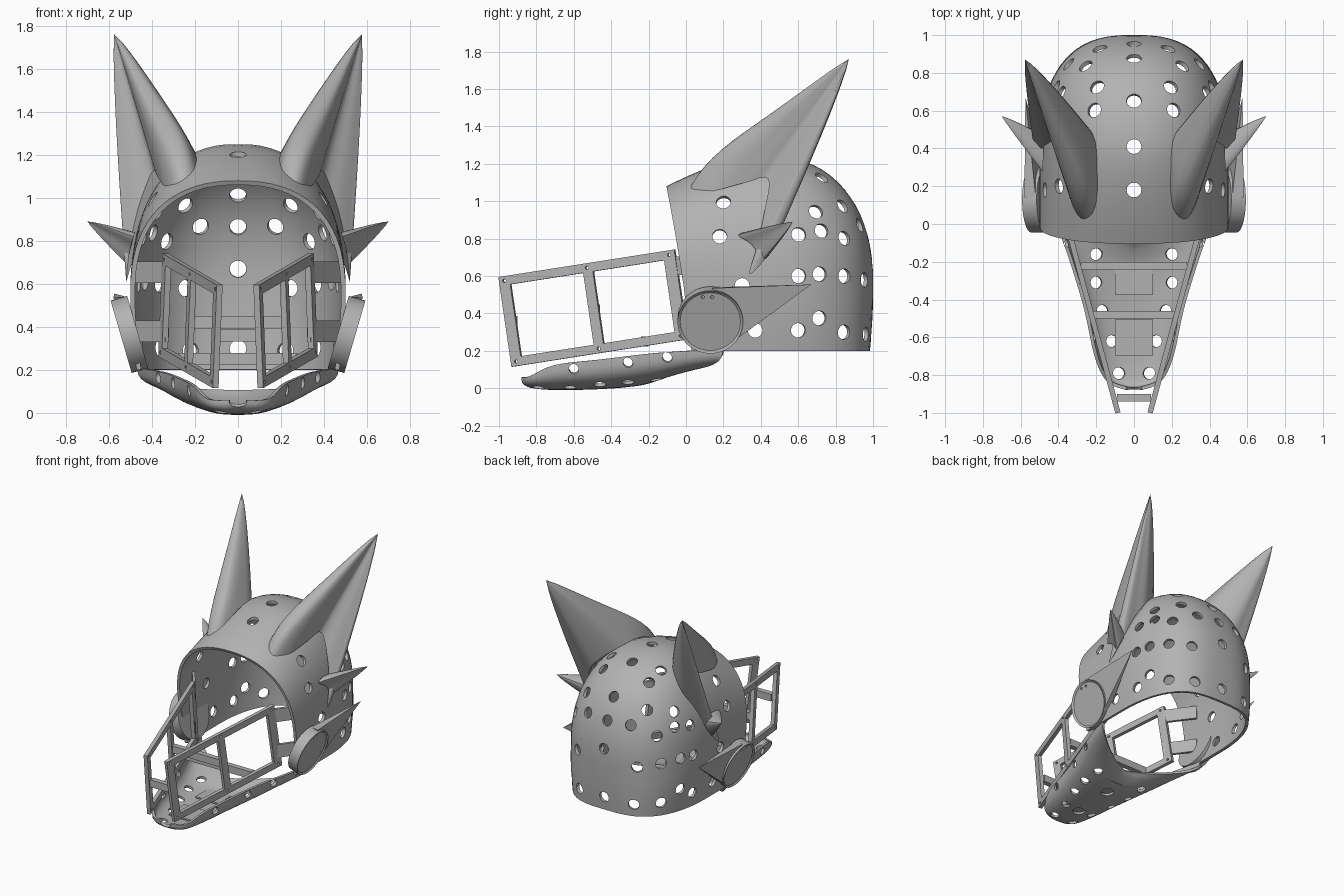
import bpy, bmesh
from math import sin, cos, pi, copysign
from mathutils import Vector, Matrix

if "Cube" in bpy.data.objects:
    bpy.data.objects.remove(bpy.data.objects["Cube"])

grey = bpy.data.materials.new("plain_grey")
grey.use_nodes = True
grey.diffuse_color = (0.45, 0.45, 0.45, 1)
grey.node_tree.nodes["Principled BSDF"].inputs["Base Color"].default_value = grey.diffuse_color
parts = []
SIDES = (("left", 1), ("right", -1))


def finish(name, bm):
    """Turn a bmesh into a named grey object."""
    bmesh.ops.remove_doubles(bm, verts=bm.verts, dist=0.0005)
    bmesh.ops.recalc_face_normals(bm, faces=bm.faces)
    mesh = bpy.data.meshes.new(name)
    bm.to_mesh(mesh)
    bm.free()
    mesh.materials.append(grey)
    obj = bpy.data.objects.new(name, mesh)
    bpy.context.scene.collection.objects.link(obj)
    parts.append(obj)
    return obj


def apply(obj, kind, **settings):
    mod = obj.modifiers.new(kind.lower(), kind)
    for key, value in settings.items():
        setattr(mod, key, value)
    bpy.context.view_layer.objects.active = obj
    bpy.ops.object.modifier_apply(modifier=mod.name)


def thicken(obj, thickness):
    apply(obj, 'SOLIDIFY', thickness=thickness, offset=0)
    bm = bmesh.new()
    bm.from_mesh(obj.data)
    bmesh.ops.recalc_face_normals(bm, faces=bm.faces)
    bm.to_mesh(obj.data)
    bm.free()


def cylinder(bm, centre, axis, radius, depth, segments=20):
    turn = Vector(axis).to_track_quat('Z', 'Y').to_matrix().to_4x4()
    bmesh.ops.create_cone(bm, cap_ends=True, segments=segments, radius1=radius, radius2=radius,
                          depth=depth, matrix=Matrix.Translation(centre) @ turn)


def cut(obj, holes):
    """Drill round holes given as (point, axis, radius)."""
    bm = bmesh.new()
    for point, axis, radius in holes:
        cylinder(bm, point, axis, radius, 0.12)
    cutter = finish("hole_cutter", bm)
    cutter.hide_render = True
    apply(obj, 'BOOLEAN', object=cutter, operation='DIFFERENCE', solver='EXACT', use_self=True)
    parts.remove(cutter)
    bpy.data.objects.remove(cutter)


def skin(bm, rows, closed=False):
    """Join rows of points with quads."""
    rows = [[bm.verts.new(p) for p in row] for row in rows]
    for a, b in zip(rows, rows[1:]):
        n = len(a)
        for i in range(n if closed else n - 1):
            j = (i + 1) % n
            bm.faces.new((a[i], a[j], b[j], b[i]))
    return rows


def smooth(points, steps, closed=False):
    """Catmull-Rom curve through the points."""
    pts = [Vector(p) for p in points]
    n, out = len(pts), []
    get = (lambda i: pts[i % n]) if closed else (lambda i: pts[max(0, min(n - 1, i))])
    for i in range(n if closed else n - 1):
        a, b, c, d = (get(i + k) for k in (-1, 0, 1, 2))
        for s in range(steps):
            t = s / steps
            out.append(b + (c - a) * (t / 2) + (a * 2 - b * 5 + c * 4 - d) * (t * t / 2)
                       + (b * 3 - a - c * 3 + d) * (t ** 3 / 2))
    return out if closed else out + [pts[-1]]


def bar(name, a, b, height, thick):
    a, b = Vector(a), Vector(b)
    x = (b - a).normalized()
    y = Vector((0, 0, 1)).cross(x).normalized()
    turn = Matrix((x, y, x.cross(y))).transposed().to_4x4()
    bm = bmesh.new()
    bmesh.ops.create_cube(bm, size=1, matrix=Matrix.Translation((a + b) / 2) @ turn
                          @ Matrix.Diagonal(((b - a).length, thick, height, 1)))
    return finish(name, bm)


# Helmet shell: superelliptic dome with straight lower walls, squarer in plan, and an open face
P, HALF, MID, BACK, WAIST, PLAN = 2.3, 0.49, 0.4, 0.59, 0.55, 0.87


def power(v):
    return copysign(abs(v) ** (2 / P), v)


def rise(y):
    return 0.69 - 0.17 * (max(0, MID - y) / 0.5) ** 1.5


def arch(s, place):
    row = []
    walls = [WAIST - 0.35 * k / 5 for k in range(5, 0, -1)]
    steps = [(1, z) for z in walls] + [(k * pi / 36, None) for k in range(37)] + [(-1, z) for z in walls[::-1]]
    for a, z in steps:
        if z is None:
            row.append(place(HALF * s ** PLAN * power(cos(a)), s * power(max(0, sin(a))), None))
        else:
            f = (WAIST - z) / 0.35
            row.append(place(a * HALF * s ** (PLAN - 0.15 * f) * (1 - 0.06 * f * f), 0, z))
    return row


def front_place(u):
    def place(x, h, z):
        level = WAIST + 0.7 * h if z is None else z
        edge = -0.1 + (1.25 - level) * 0.124
        y = edge + (MID - edge) * u
        return (x, y, WAIST + rise(y) * h if z is None else z)
    return place


def back_place(depth):
    def place(x, h, z):
        pull = 0 if z is None else 0.03 * ((WAIST - z) / 0.35) ** 2
        return (x, MID + BACK * depth * (1 - pull), WAIST + 0.69 * h if z is None else z)
    return place


rows = [arch(1, front_place(k / 8)) for k in range(8)]
rows += [arch(power(max(0, cos(k * pi / 36))) if k < 18 else 0, back_place(power(sin(k * pi / 36))))
         for k in range(19)]
bm = bmesh.new()
skin(bm, rows)
bmesh.ops.dissolve_degenerate(bm, dist=0.0005, edges=bm.edges)
helmet = finish("helmet_shell", bm)
thicken(helmet, 0.022)

# Ventilation holes in the helmet, found from depth and height
side_holes = [(.2, .99), (.18, .81), (.3, .55), (.37, .31), (.6, .31), (.71, .375), (.84, .3), (.955, .29),
              (.6, .6), (.71, .61), (.84, .6), (.945, .58), (.6, .82), (.72, .84), (.84, .8), (.92, .87),
              (.69, .94), (.83, .97), (.72, 1.12), (.6, 1.17)]
centre_holes = [(.18, 1.2), (.41, 1.24), (.65, 1.2), (.87, 1.02), (.95, .87), (.985, .67), (.97, .3)]
holes = []
for y, z in side_holes + centre_holes:
    dy, dz = max(0, y - MID) / BACK, max(0, z - WAIST) / rise(y)
    s = (1 - dy ** P) ** (1 / P)
    x = 0 if (y, z) in centre_holes else HALF * s ** PLAN * max(0, 1 - (dz / s) ** P) ** (1 / P)
    normal = Vector(((x / HALF) ** (P - 1) / HALF, dy ** (P - 1) / BACK, dz ** (P - 1) / 0.69))
    for m in ((1, -1) if x else (1,)):
        holes.append(((x * m, y, z), (normal.x * m, normal.y, normal.z), 0.039))
cut(helmet, holes)

# Lower jaw: shallow trough; each station is depth, half width, floor, rim, rear notch
stations = smooth([(-.87, .04, .035, .06, 0), (-.83, .135, .012, .065, 0), (-.7, .2, 0, .125, 0),
                   (-.45, .255, .005, .155, 0), (-.2, .33, .025, .185, .04), (0, .4, .065, .2, .14),
                   (.2, .46, .1, .21, .3)], 4)
rows = []
for y, w, low, top, notch in stations:
    angles = [k * pi / 24 for k in range(-12, 13)]
    rows.append([(w * copysign(abs(sin(a)) ** 0.8, a), y - notch * (1 - abs(sin(a))),
                  top - (top - low) * max(0, cos(a)) ** 0.7) for a in angles])
bm = bmesh.new()
skin(bm, rows)
jaw = finish("lower_jaw", bm)
thicken(jaw, 0.018)
holes = [((0, y, .01), (0, 0, 1), 0.045) for y in (-.62, -.3)]
for m in (1, -1):
    for x, y, z in ((.2, -.16, .06), (.2, -.31, .05), (.17, -.46, .03), (.12, -.62, .01), (.08, -.79, .02)):
        holes.append(((x * m, y, z), (0.3 * m, 0, -1), 0.032))
    for x, y, z in ((.215, -.6, .11), (.285, -.31, .145), (.35, -.1, .175)):
        holes.append(((x * m, y, z), (m, 0, -0.5), 0.026))
cut(jaw, holes)
for name, y, z in (("rear_floor_pad", -.28, .035), ("front_floor_pad", -.6, .025)):
    bar(name, (-.1, y, z), (.1, y, z), 0.012, 0.19)


# Muzzle frames: a flat panel with two windows on each side
def frame_point(s, t, m):
    y = -1 + 0.94 * s + 0.07 * t
    return Vector((m * (0.085 + 0.27 * (y + 1)), y, 0.595 + 0.147 * s - 0.48 * t))


S, T = (0, .06, .475, .53, .935, 1), (0, .1, .9, 1)
for side, m in SIDES:
    bm = bmesh.new()
    for i in range(5):
        for j in range(3):
            if not (j == 1 and i in (1, 3)):
                bm.faces.new([bm.verts.new(frame_point(S[a], T[b], m))
                              for a, b in ((i, j), (i + 1, j), (i + 1, j + 1), (i, j + 1))])
    frame = finish(side + "_muzzle_frame", bm)
    thicken(frame, 0.028)
    cut(frame, [(frame_point(s, t, m), (m, -0.27, 0), 0.009) for s in (.03, .5, .967) for t in (.05, .95)])
    # Straps fixing the frame inside the helmet
    for level, z in (("upper", .655), ("lower", .38)):
        bar(f"{side}_{level}_strap", (.33 * m, -.06, z), (.475 * m, .14, z), 0.1, 0.02)

# Cross bars between the frames
for name, x, y, z in (("front_cross_bar", .09, -.92, .36), ("middle_cross_bar", .215, -.48, .42),
                      ("rear_cross_bar", .28, -.22, .25)):
    bar(name, (-x, y, z), (x, y, z), 0.055, 0.04)


# Ears: a smooth base loop drawn out to a point, with the front edge arched upward
def horn(name, base, tip, m, swell, lift):
    loop = [Vector((p.x * m, p.y, p.z)) for p in smooth(base, 4, True)]
    tip = Vector((tip[0] * m, tip[1], tip[2]))
    middle = sum(loop, Vector()) / len(loop)
    bm = bmesh.new()
    rows = []
    for k in range(17):
        t = (k / 16) ** 1.4
        arching = lift * (1 - t) ** 2 * (1 - (1 - t) ** 8)
        rows.append([middle.lerp(tip, t) + (p - middle) * max(0.002, (1 - t) ** swell)
                     + Vector((0, 0, arching * max(0, min(1, (middle.y - p.y) / 0.25)))) for p in loop])
    rings = skin(bm, rows, True)
    bm.faces.new(rings[-1])
    bm.faces.new(rings[0])
    return finish(name, bm)


big_base = [(.275, .02, 1.055), (.34, .14, 1.055), (.375, .32, 1.1), (.4, .44, 1.12), (.465, .42, .95),
            (.505, .38, .76), (.52, .34, .61), (.51, .45, .73), (.45, .54, .93), (.36, .59, 1.08),
            (.22, .48, 1.2), (.195, .28, 1.2), (.205, .08, 1.12)]
small_base = [(.485, .28, .82), (.5, .35, .77), (.515, .41, .69), (.51, .46, .74), (.485, .47, .81),
              (.48, .37, .84)]

for side, m in SIDES:
    horn(side + "_large_ear", big_base, (.577, .87, 1.76), m, 0.84, 0.1)
    horn(side + "_small_ear", small_base, (.7, .57, .89), m, 0.85, 0)

    # Round hinge cover with a recessed face
    axis = Vector((0.96 * m, 0, -0.28)).normalized()
    bm = bmesh.new()
    cylinder(bm, (.505 * m, .13, .365), axis, 0.175, 0.08, 48)
    bm.normal_update()
    face = max(bm.faces, key=lambda f: f.normal.dot(axis))
    bmesh.ops.inset_region(bm, faces=[face], thickness=0.014)
    bmesh.ops.translate(bm, verts=face.verts, vec=axis * -0.01)
    cover = finish(side + "_hinge_cover", bm)
    cut(cover, [((.58 * m, y, .485), axis, 0.009) for y in (.09, .14)])

    # Pointed fin sweeping back from the cover
    bm = bmesh.new()
    for x, y, z in ((.58, .14, .535), (.52, .14, .54), (.51, .28, .27), (.465, .28, .27),
                    (.55, .27, .44), (.575, .67, .555)):
        bm.verts.new((x * m, y, z))
    bmesh.ops.convex_hull(bm, input=bm.verts)
    finish(side + "_hinge_fin", bm)

# Shading
bpy.ops.object.select_all(action='DESELECT')
for obj in parts:
    obj.select_set(True)
bpy.context.view_layer.objects.active = helmet
bpy.ops.object.shade_smooth_by_angle(angle=0.6)
